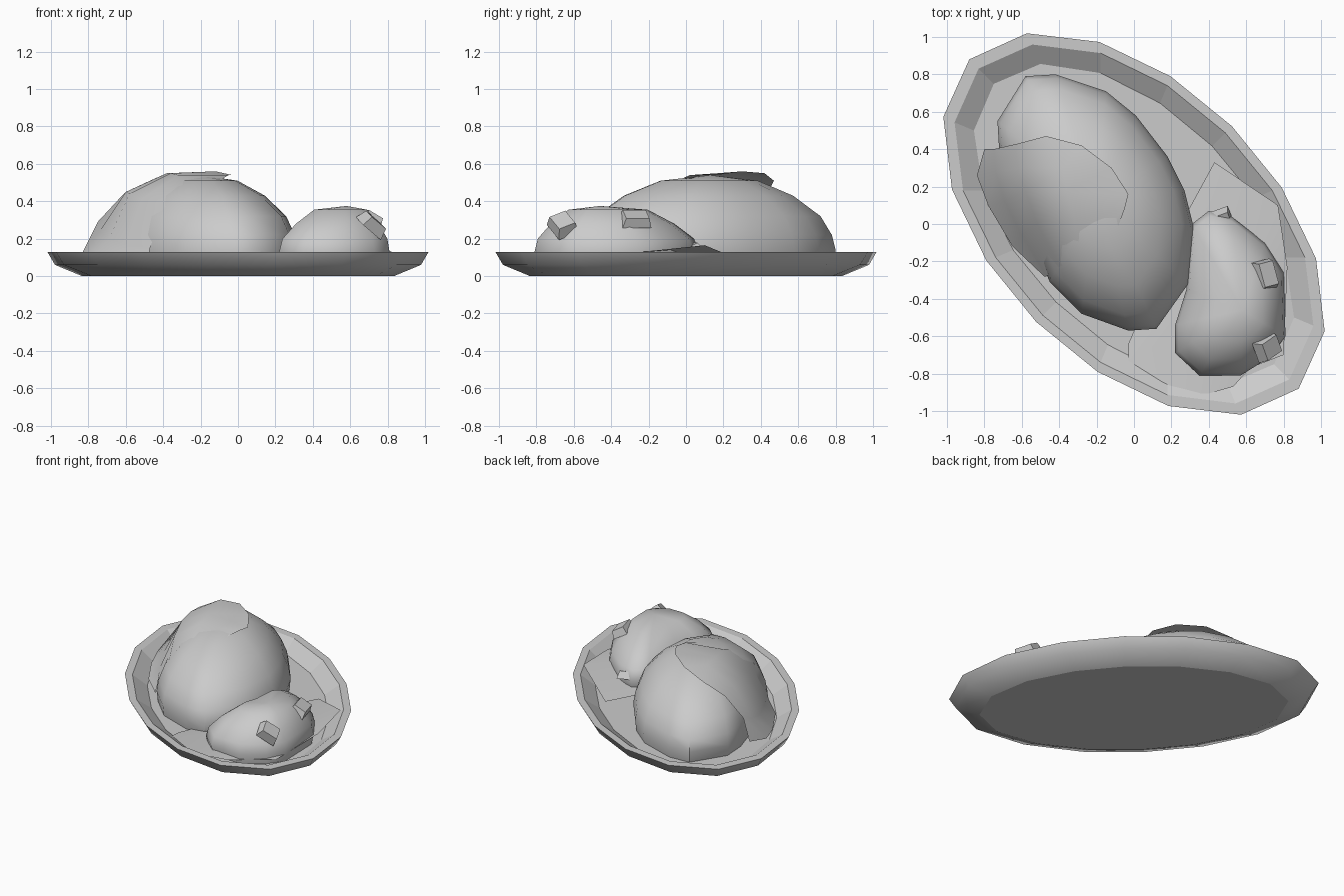
import bpy, bmesh
from math import sin, cos, pi, radians, sqrt
from mathutils import Vector, Euler

if "Cube" in bpy.data.objects:
    bpy.data.objects.remove(bpy.data.objects["Cube"])

grey = bpy.data.materials.new("plain grey")
grey.use_nodes = True
colour = (0.6, 0.6, 0.6, 1)
grey.diffuse_color = colour
grey.node_tree.nodes["Principled BSDF"].inputs["Base Color"].default_value = colour


def finish(name, bm, angle=None):
    """Turn a bmesh into a named object, optionally smoothed by angle."""
    bmesh.ops.recalc_face_normals(bm, faces=bm.faces)
    mesh = bpy.data.meshes.new(name)
    bm.to_mesh(mesh)
    bm.free()
    mesh.materials.append(grey)
    obj = bpy.data.objects.new(name, mesh)
    bpy.context.collection.objects.link(obj)
    if angle:
        bpy.ops.object.select_all(action="DESELECT")
        obj.select_set(True)
        bpy.context.view_layer.objects.active = obj
        bpy.ops.object.shade_smooth_by_angle(angle=radians(angle))
    return obj


def bridge(bm, lower, upper, closed=True):
    """Join two rows of vertices with quads."""
    n = len(lower)
    return [bm.faces.new((lower[i], lower[(i + 1) % n], upper[(i + 1) % n], upper[i]))
            for i in range(n if closed else n - 1)]


def mound(name, outline, centre, levels, top, angle):
    """Dome made of one base outline shrinking towards a crown point."""
    bm = bmesh.new()
    cx, cy = centre
    rows = [[bm.verts.new((cx + (x - cx) * s, cy + (y - cy) * s, z)) for x, y in outline]
            for s, z in levels]
    for lower, upper in zip(rows, rows[1:]):
        bridge(bm, lower, upper)
    bm.faces.new(rows[0])
    tip = bm.verts.new((cx, cy, top))
    last = rows[-1]
    for i, v in enumerate(last):
        bm.faces.new((v, last[(i + 1) % len(last)], tip))
    return finish(name, bm, angle)


# Oval plate lying along the diagonal: foot, flared wall, flat rim, sunken floor
def plate_ring(bm, long_r, short_r, z, sides=16):
    ring = []
    for i in range(sides):
        t = 2 * pi * i / sides
        t += 0.068 * sin(2 * t)
        u, v = long_r * cos(t), short_r * sin(t)
        ring.append(bm.verts.new(((v - u) / sqrt(2), (v + u) / sqrt(2), z)))
    return ring


bm = bmesh.new()
profile = [(1.04, 0.56, 0), (1.2, 0.70, 0.06), (1.245, 0.74, 0.13),
           (1.175, 0.69, 0.13), (1.06, 0.59, 0.06)]
rings = [plate_ring(bm, *p) for p in profile]
for k, (a, b) in enumerate(zip(rings, rings[1:])):
    for face in bridge(bm, a, b):
        face.smooth = k < 2
bm.faces.new(rings[0])
bm.faces.new(rings[-1])
finish("plate", bm)

# Large smooth dome
mound("large_mound",
      [(-.58, .79), (-.42, .8), (-.15, .71), (.01, .58), (.18, .36), (.27, .18),
       (.32, -.02), (.29, -.32), (.12, -.56), (-.03, -.57), (-.28, -.48),
       (-.45, -.31), (-.56, -.06), (-.65, .15), (-.72, .38), (-.73, .55)],
      (-.2, .13),
      [(.98, .06), (1, .14), (.97, .22), (.88, .32), (.66, .43), (.38, .51)], .54, 50)

# Sheet draped over the crown, down the side and onto the plate
bm = bmesh.new()
drape = [
    [(-.48, -.28, .1), (-.65, -.12, .1), (-.78, .1, .1), (-.84, .26, .11), (-.8, .4, .13)],
    [(-.47, -.28, .15), (-.6, -.06, .17), (-.69, .12, .2), (-.74, .28, .24), (-.75, .4, .29)],
    [(-.4, -.23, .36), (-.52, 0, .41), (-.58, .17, .44), (-.6, .3, .45), (-.62, .43, .43)],
    [(-.28, -.17, .45), (-.32, .02, .54), (-.36, .17, .55), (-.38, .3, .55), (-.47, .47, .51)],
    [(-.1, -.05, .51), (-.05, .08, .54), (-.03, .16, .54), (-.12, .3, .56), (-.28, .42, .55)],
]
rows = [[bm.verts.new(p) for p in row] for row in drape]
for a, b in zip(rows, rows[1:]):
    bridge(bm, a, b, closed=False)
finish("draped_sheet", bm, 50)

# Small lumpy dome at the other end
mound("small_mound",
      [(.22, -.54), (.22, -.69), (.35, -.81), (.57, -.81), (.73, -.71), (.81, -.6),
       (.8, -.26), (.7, -.1), (.52, .04), (.4, .07), (.31, 0), (.28, -.35)],
      (.58, -.46),
      [(.96, .06), (1, .13), (.95, .2), (.75, .28), (.48, .355)], .375, 60)

# Thin leaf bed under the small dome, with one corner lifted
bm = bmesh.new()
edge = [(-.03, -.64, .07), (-.03, -.75, .08), (.24, -.89, .1), (.35, -.92, .11),
        (.53, -.87, .1), (.62, -.77, .09), (.8, -.7, .11), (.82, -.23, .13),
        (.77, .1, .165), (.43, .33, .07), (.25, 0, .07)]
rim = [bm.verts.new(p) for p in edge]
mid = bm.verts.new((.52, -.35, .1))
for i, v in enumerate(rim):
    bm.faces.new((v, rim[(i + 1) % len(rim)], mid))
finish("leaf_bed", bm, 50)

# Angular chips scattered on the small dome: place, size, tilt
chips = [((.46, .02, .14), (.13, .1, .06), (25, 0, 20)),
         ((.71, -.27, .31), (.11, .16, .06), (0, 30, 15)),
         ((.72, -.66, .28), (.14, .12, .07), (25, 35, 35)),
         ((.36, -.47, .24), (.06, .17, .08), (0, -40, -8))]
for place, size, tilt in chips:
    bm = bmesh.new()
    bmesh.ops.create_cube(bm, size=1)
    turn = Euler([radians(a) for a in tilt]).to_matrix()
    for v in bm.verts:
        taper = 0.8 if v.co.z > 0 else 1.0
        v.co = Vector(place) + turn @ (v.co * taper * Vector(size))
    finish("chip", bm)
